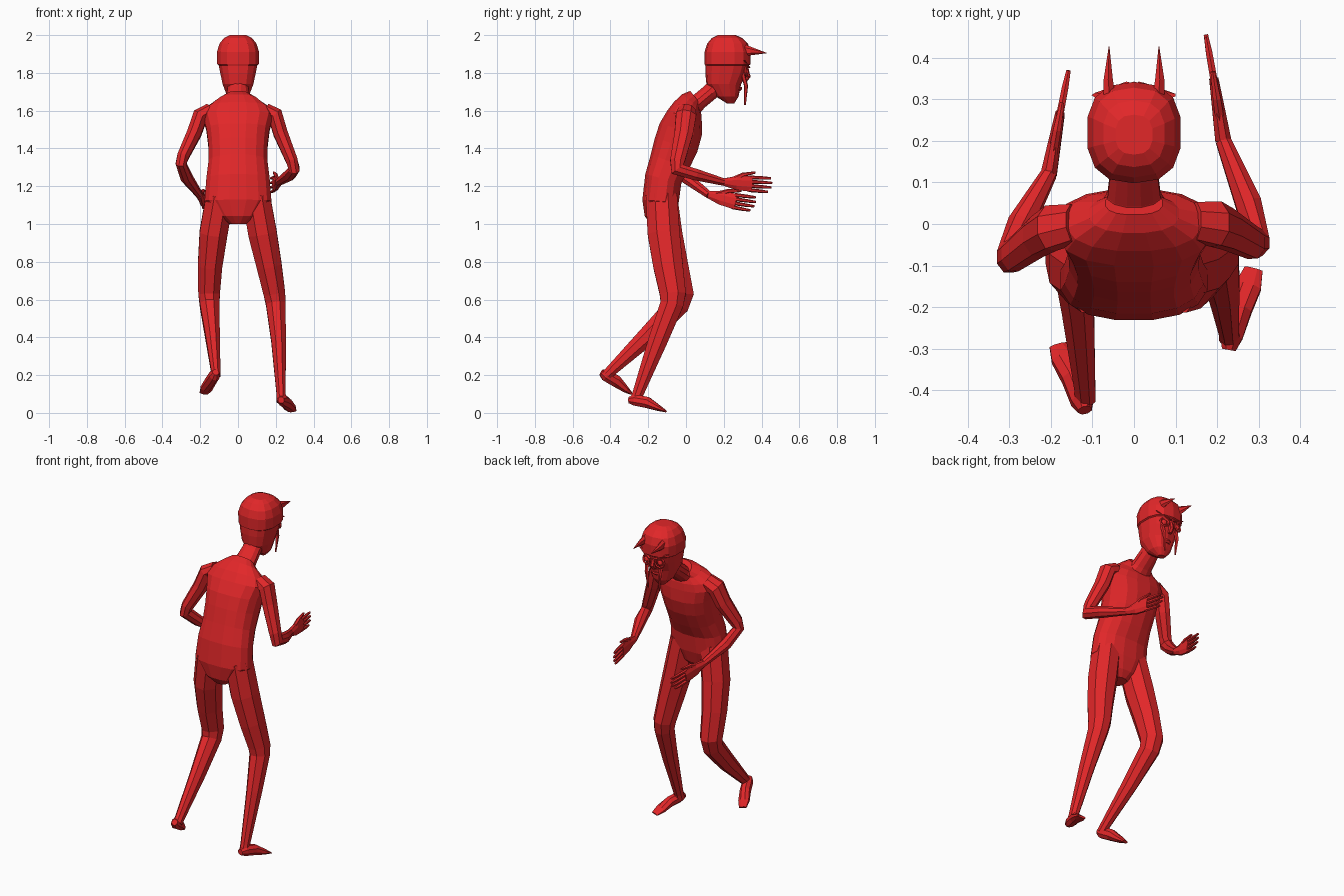
import bpy, bmesh, math
from mathutils import Vector

red = bpy.data.materials.new("red")
red.diffuse_color = (0.76, 0.02, 0.022, 1)


def loft(name, rings, sides=8, axis=None, power=1.0):
    """Skin rings (x, y, z, half width, half depth) along their centre line."""
    bm = bmesh.new()
    pts = [Vector(r[:3]) for r in rings]
    n = len(pts)
    loops = []
    for i, r in enumerate(rings):
        if axis:
            t = Vector(axis)
        else:
            t = Vector((0, 0, 0))
            if i > 0:
                t += (pts[i] - pts[i - 1]).normalized()
            if i < n - 1:
                t += (pts[i + 1] - pts[i]).normalized()
            t.normalize()
        u = Vector((1, 0, 0)) - t * t.x
        u.normalize()
        v = t.cross(u)
        loop = []
        for k in range(sides):
            a = 2 * math.pi * (k + 0.5) / sides
            c, s = math.cos(a), math.sin(a)
            c = math.copysign(abs(c) ** power, c)
            s = math.copysign(abs(s) ** power, s)
            loop.append(bm.verts.new(pts[i] + u * c * r[3] + v * s * r[4]))
        loops.append(loop)
    for a, b in zip(loops, loops[1:]):
        for k in range(sides):
            j = (k + 1) % sides
            bm.faces.new((a[k], a[j], b[j], b[k]))
    bm.faces.new(loops[0][::-1])
    bm.faces.new(loops[-1])
    bmesh.ops.recalc_face_normals(bm, faces=bm.faces)
    me = bpy.data.meshes.new(name)
    bm.to_mesh(me)
    bm.free()
    me.materials.append(red)
    ob = bpy.data.objects.new(name, me)
    bpy.context.collection.objects.link(ob)
    return ob


# Torso, bent forward, from crotch to collar
loft("torso", [
    (0, -.14, 1.00, .045, .05),
    (0, -.14, 1.04, .11, .08),
    (0, -.135, 1.12, .18, .098),
    (0, -.12, 1.24, .17, .10),
    (0, -.085, 1.33, .158, .11),
    (0, -.052, 1.42, .16, .12),
    (0, -.028, 1.50, .17, .118),
    (0, -.008, 1.57, .19, .098),
    (0, .008, 1.615, .165, .08),
    (0, .025, 1.65, .11, .06),
    (0, .05, 1.67, .07, .045)], 16, power=.85)

# Neck reaching forward to the head
loft("neck", [
    (0, .01, 1.60, .10, .06),
    (0, .07, 1.65, .066, .046),
    (0, .13, 1.70, .058, .046),
    (0, .19, 1.76, .058, .05)], 12)

# Head: jaw, face and skull cap with a small step at the rim
loft("head", [
    (0, .237, 1.637, .022, .018),
    (0, .218, 1.675, .058, .06),
    (0, .20, 1.74, .083, .092),
    (0, .212, 1.80, .096, .11),
    (0, .218, 1.84, .104, .116),
    (0, .22, 1.845, .112, .121),
    (0, .22, 1.91, .114, .122),
    (0, .22, 1.955, .10, .108),
    (0, .217, 1.985, .075, .08),
    (0, .215, 2.0, .045, .048)], 14, (0, 0, 1), .78)

# Face pieces on both sides
for name, s in (("right", 1), ("left", -1)):
    loft(name + "_horn", [
        (s * .058, .29, 1.92, .019, .037),
        (s * .062, .345, 1.915, .013, .022),
        (s * .06, .427, 1.905, .001, .001)], 6)
    loft(name + "_whisker", [
        (s * .05, .30, 1.80, .012, .012),
        (s * .045, .318, 1.73, .011, .011),
        (s * .038, .312, 1.63, .003, .005)], 5)
    loft(name + "_brow", [
        (s * .015, .335, 1.825, .012, .008),
        (s * .09, .31, 1.865, .012, .006)], 5, (0, 0, 1))
    bpy.ops.mesh.primitive_torus_add(
        major_segments=12, minor_segments=4, major_radius=.026, minor_radius=.006,
        location=(s * .046, .322, 1.805), rotation=(math.radians(97), 0, -s * .3))
    bpy.context.object.name = name + "_eye_rim"
    bpy.context.object.data.materials.append(red)
    bpy.ops.mesh.primitive_uv_sphere_add(
        segments=10, ring_count=6, radius=.017, location=(s * .046, .315, 1.805))
    bpy.context.object.name = name + "_eye"
    bpy.context.object.data.materials.append(red)

# Nose and mouth
loft("nose", [(0, .315, 1.83, .008, .01), (0, .325, 1.78, .015, .018),
              (0, .312, 1.755, .012, .012)], 6, (0, 0, 1))
loft("mouth", [(0, .278, 1.705, .022, .012), (0, .284, 1.715, .03, .014),
               (0, .285, 1.725, .02, .012)], 8, (0, 0, 1))


def hand(name, wrist, knuckle, tip):
    """Thin upright palm with four fingers and a raised thumb."""
    w, k, t = Vector(wrist), Vector(knuckle), Vector(tip)
    d = (k - w).normalized()
    up = (Vector((0, 0, 1)) - d * d.z).normalized()
    m = w.lerp(k, .45)
    loft(name + "_palm", [(*w, .021, .021), (*m, .017, .04),
                          (*k, .012, .045)], 8)
    for i in range(4):
        o = up * (.033 - .022 * i)
        reach = (.93, 1.0, .97, .82)[i]
        e = k.lerp(t, reach)
        loft(f"{name}_finger_{i + 1}", [(*(k - d * .015 + o), .010, .011),
                                        (*(k.lerp(e, .6) + o * 1.08), .009, .009),
                                        (*(e + o * 1.1), .006, .006)], 6)
    loft(name + "_thumb", [(*(w + d * .04 + up * .01), .013, .016),
                           (*(w + d * .10 + up * .045), .011, .012),
                           (*(w + d * .165 + up * .062), .006, .006)], 6)


# Arms: shoulder, elbow, wrist
loft("right_arm", [
    (.145, .005, 1.60, .04, .05),
    (.197, 0, 1.575, .045, .058),
    (.225, -.012, 1.48, .041, .053),
    (.285, -.045, 1.335, .034, .042),
    (.298, -.045, 1.29, .03, .042),
    (.275, .05, 1.262, .034, .033),
    (.215, .20, 1.222, .02, .021)], 8)
hand("right_hand", (.215, .20, 1.222), (.192, .35, 1.212), (.173, .455, 1.205))
loft("left_arm", [
    (-.145, 0, 1.60, .04, .05),
    (-.20, -.01, 1.57, .045, .058),
    (-.232, -.03, 1.48, .041, .053),
    (-.29, -.075, 1.36, .034, .042),
    (-.302, -.08, 1.32, .03, .042),
    (-.272, .0, 1.245, .034, .033),
    (-.205, .12, 1.155, .02, .021)], 8)
hand("left_hand", (-.205, .12, 1.155), (-.178, .265, 1.118), (-.158, .367, 1.105))

# Legs: hip, knee, ankle
loft("right_leg", [
    (.095, -.13, 1.15, .08, .09),
    (.13, -.118, .95, .082, .092),
    (.165, -.095, .78, .072, .085),
    (.193, -.07, .63, .062, .075),
    (.20, -.075, .575, .056, .066),
    (.215, -.15, .38, .042, .055),
    (.228, -.255, .10, .026, .032),
    (.23, -.268, .06, .028, .034)], 8)
loft("left_leg", [
    (-.095, -.13, 1.15, .08, .09),
    (-.13, -.105, .95, .08, .092),
    (-.148, -.065, .78, .07, .083),
    (-.153, -.028, .63, .062, .075),
    (-.15, -.045, .57, .056, .066),
    (-.135, -.20, .41, .042, .055),
    (-.118, -.395, .225, .027, .032),
    (-.117, -.42, .20, .027, .03)], 8)

# Feet: heel, arch, ball, toe
loft("right_foot", [
    (.228, -.303, .068, .018, .018),
    (.234, -.27, .068, .03, .032),
    (.255, -.205, .055, .031, .032),
    (.275, -.15, .028, .034, .018),
    (.288, -.108, .009, .024, .006)], 8)
loft("left_foot", [
    (-.118, -.448, .215, .018, .018),
    (-.124, -.425, .20, .03, .034),
    (-.145, -.37, .168, .031, .034),
    (-.168, -.323, .128, .034, .02),
    (-.182, -.292, .104, .024, .008)], 8)
